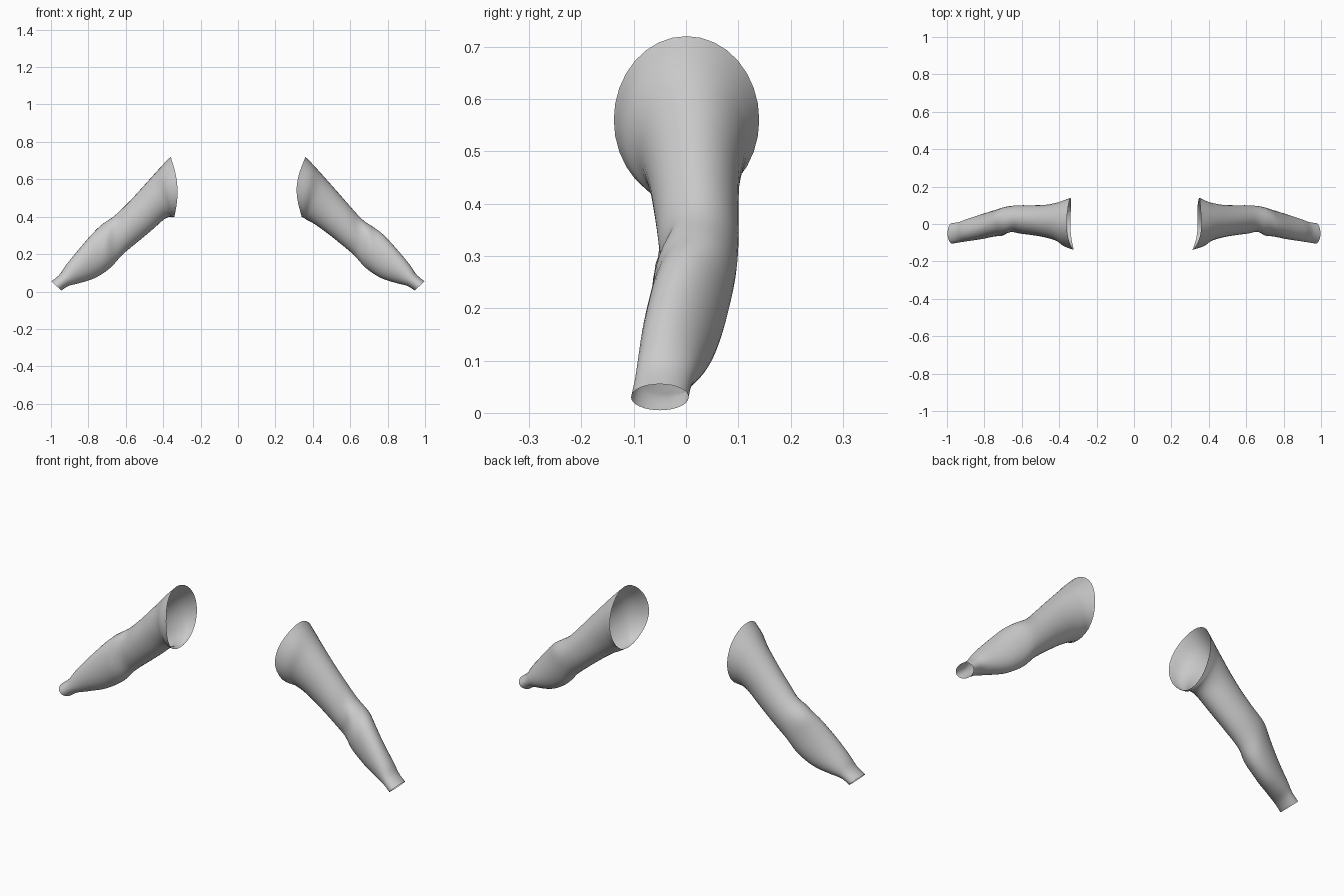
import bpy, bmesh, math
from mathutils import Vector

cube = bpy.data.objects.get("Cube")
if cube:
    bpy.data.objects.remove(cube)

cloth = bpy.data.materials.new("grey cloth")
cloth.use_nodes = True
grey = (0.6, 0.6, 0.6, 1)
cloth.diffuse_color = grey
cloth.node_tree.nodes["Principled BSDF"].inputs["Base Color"].default_value = grey

# Stations from shoulder to cuff: top x, top z, under x, under z, front y, back y
STATIONS = [
    (.36, .72, .34, .40, -.138, .14),
    (.40, .68, .35, .395, -.122, .128),
    (.45, .625, .365, .385, -.092, .115),
    (.53, .535, .41, .36, -.072, .103),
    (.60, .455, .48, .31, -.06, .10),
    (.665, .385, .555, .25, -.052, .10),
    (.73, .34, .62, .195, -.052, .095),
    (.78, .30, .68, .13, -.064, .08),
    (.86, .21, .765, .075, -.082, .055),
    (.92, .14, .85, .045, -.092, .03),
    (.955, .09, .905, .03, -.098, .012),
    (.997, .055, .945, .005, -.105, .005),
]
SIDES, STEPS = 32, 4


def spline(a, b, c, d, t):
    """Smooth value between b and c."""
    return b + t * ((c - a) + t * ((2*a - 5*b + 4*c - d) + t * (3*b - a - 3*c + d))) / 2


def sample(u):
    """Station values at a fractional position along the sleeve."""
    last = len(STATIONS) - 1
    i = min(int(u), last - 1)
    near = [STATIONS[min(max(i + k, 0), last)] for k in (-1, 0, 1, 2)]
    return [spline(*vals, u - i) for vals in zip(*near)]


def bump(u, centre, width):
    return math.exp(-((u - centre) / width) ** 2)


def sleeve(name, side):
    bm = bmesh.new()
    rings = []
    right = side < 0
    for r in range((len(STATIONS) - 1) * STEPS + 1):
        u = r / STEPS
        tx, tz, lx, lz, front, back = sample(u)
        if right:  # the right sleeve hangs a little fuller at the elbow
            tz += .018 * bump(u, 5.5, 1.5)
            lz += .018 * bump(u, 2.5, 1)
        mid = Vector(((tx + lx) / 2, (front + back) / 2, (tz + lz) / 2))
        up = Vector((tx - lx, 0, tz - lz)) / 2
        depth = (back - front) / 2
        along = Vector((up.z, 0, -up.x)).normalized()
        ring = []
        for s in range(SIDES):
            a = math.tau * s / SIDES
            h, w = math.cos(a), math.sin(a)
            lean = .25 * bump(u, 8, 1.5)         # fuller upper front forearm
            p = mid + up * (h - lean * w) + Vector((0, depth * w, 0))
            # the armhole bows inward, most at its front
            p.x -= bump(u, 0, .9) * w * w * (.018 - (.008 if right else .018) * w)
            # slanting folds in the crook of the elbow
            fold = bump(u + .9 * h, 5.6, .45) - .8 * bump(u + .9 * h, 6.4, .4)
            p.y += .009 * fold * max(0, -w)
            p += along * .006 * bump(u, 6, 1) * math.sin(3 * a)
            ring.append(bm.verts.new((p.x * side, p.y, p.z)))
        rings.append(ring)
    for a, b in zip(rings, rings[1:]):
        for s in range(SIDES):
            t = (s + 1) % SIDES
            quad = (a[s], a[t], b[t], b[s])
            bm.faces.new(quad if side < 0 else quad[::-1])
    # Turn the surface outward if the winding came out reversed
    bm.normal_update()
    top = rings[len(rings) // 2][0]
    if top.normal.z < 0:
        bmesh.ops.reverse_faces(bm, faces=bm.faces[:])
    for f in bm.faces:
        f.smooth = True
    mesh = bpy.data.meshes.new(name)
    bm.to_mesh(mesh)
    bm.free()
    mesh.materials.append(cloth)
    ob = bpy.data.objects.new(name, mesh)
    bpy.context.collection.objects.link(ob)


sleeve("left_sleeve", 1)
sleeve("right_sleeve", -1)
